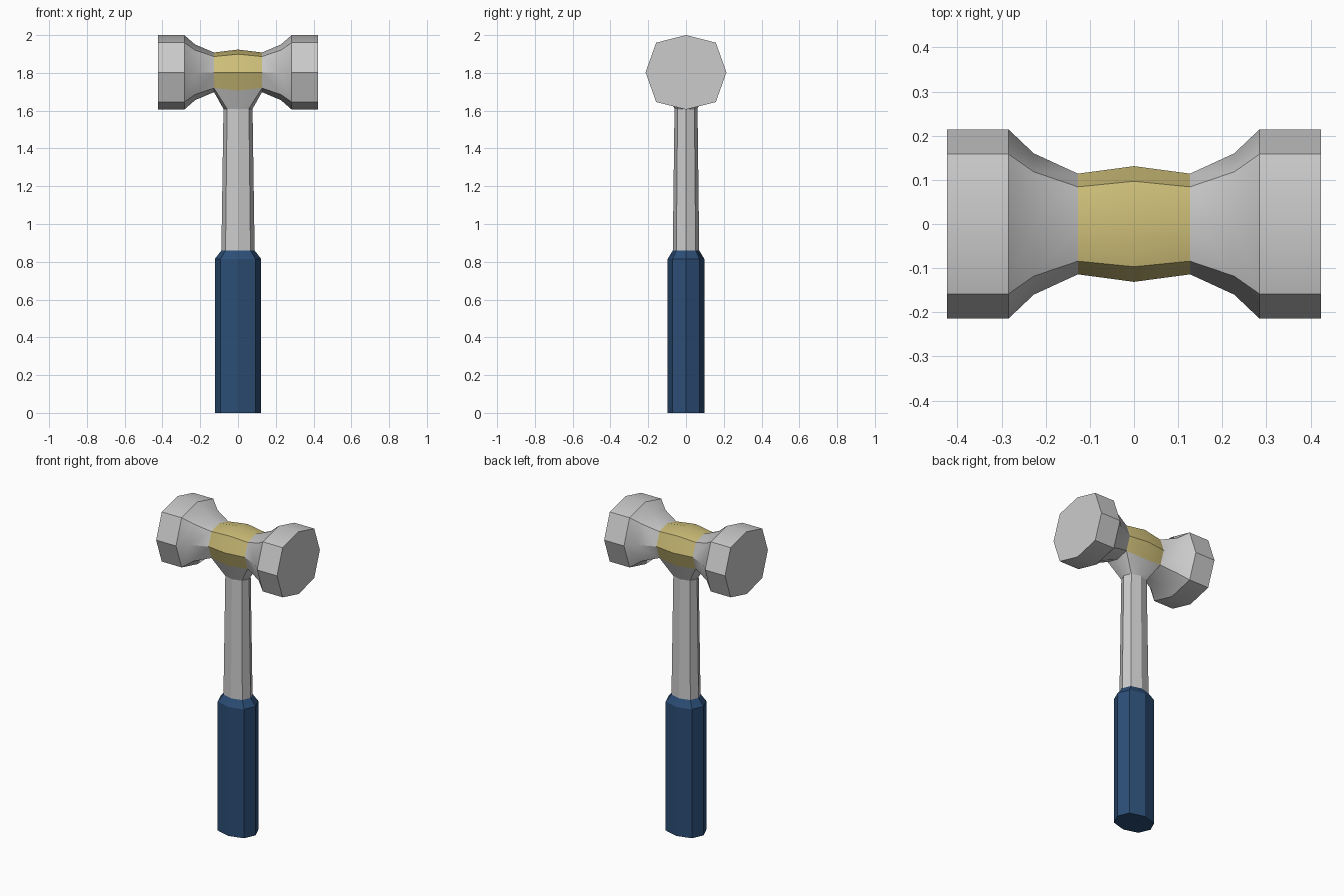
import bpy
from math import cos, sin, pi

if "Cube" in bpy.data.objects:
    bpy.data.objects.remove(bpy.data.objects["Cube"])

HEAD_Z = 1.803


def octagon(a, b, diag):
    """Eight (u, v) points: axis radii a and b, corner points at diag = (u, v)."""
    pts = []
    for k in range(8):
        c, s = round(cos(k * pi / 4), 3), round(sin(k * pi / 4), 3)
        if k % 2:
            pts.append((diag[0] * (1 if c > 0 else -1), diag[1] * (1 if s > 0 else -1)))
        else:
            pts.append((a * c, b * s))
    return pts


def head_ring(x, r):
    f = r / 0.214
    return [(x, u * f, HEAD_Z + v * f) for u, v in octagon(0.214, 0.197, (0.158, 0.157))]


def handle_ring(z, rx, ry):
    return [(u, v, z) for u, v in octagon(rx, ry, (rx * 0.75, ry * 0.73))]


def loft(name, rings, color=None, skip=(), cap_start=False, cap_end=False):
    """Skin a list of eight-point rings; skip lists the sides left open."""
    verts = [p for ring in rings for p in ring]
    faces = []
    for r in range(len(rings) - 1):
        for k in range(8):
            if k not in skip:
                i, j, n = r * 8 + k, r * 8 + (k + 1) % 8, 8
                faces.append((i, j, j + n, i + n))
    if cap_start:
        faces.append(tuple(reversed(range(8))))
    if cap_end:
        faces.append(tuple(range(len(verts) - 8, len(verts))))
    mesh = bpy.data.meshes.new(name)
    mesh.from_pydata(verts, [], faces)
    obj = bpy.data.objects.new(name, mesh)
    bpy.context.collection.objects.link(obj)
    if color:
        mat = bpy.data.materials.new(name + "_color")
        mat.diffuse_color = (*color, 1)
        mat.use_nodes = True
        mat.node_tree.nodes["Principled BSDF"].inputs["Base Color"].default_value = mat.diffuse_color
        mesh.materials.append(mat)
    bpy.ops.object.select_all(action='DESELECT')
    obj.select_set(True)
    bpy.context.view_layer.objects.active = obj
    bpy.ops.object.shade_smooth_by_angle(angle=pi / 6)
    return obj


# striking heads: flared end on +x, mirrored to -x
profile = [(0.127, 0.114), (0.227, 0.16), (0.284, 0.214), (0.423, 0.214)]
head = loft("striking_heads", [head_ring(x, r) for x, r in profile], cap_end=True)
head.modifiers.new("Mirror", 'MIRROR')

# yellow band around the middle, open underneath where the collar joins
band = [head_ring(x, r) for x, r in [(-0.127, 0.114), (0, 0.131), (0.127, 0.114)]]
loft("head_band", band, (0.62, 0.52, 0.19), skip=(5, 6))

# collar: joins the open underside of the band to the shaft
left, mid, right = band
neck = [right[6], right[7], mid[7], left[7], left[6], left[5], mid[5], right[5]]
shaft_top = handle_ring(1.61, 0.077, 0.061)
loft("collar", [shaft_top, neck])

# tapering shaft
shaft_base = handle_ring(0.86, 0.088, 0.07)
loft("shaft", [shaft_base, shaft_top])

# blue grip with a sloped shoulder
loft("grip", [handle_ring(0, 0.123, 0.097), handle_ring(0.815, 0.123, 0.097), shaft_base],
     (0.025, 0.075, 0.18), cap_start=True, cap_end=True)
